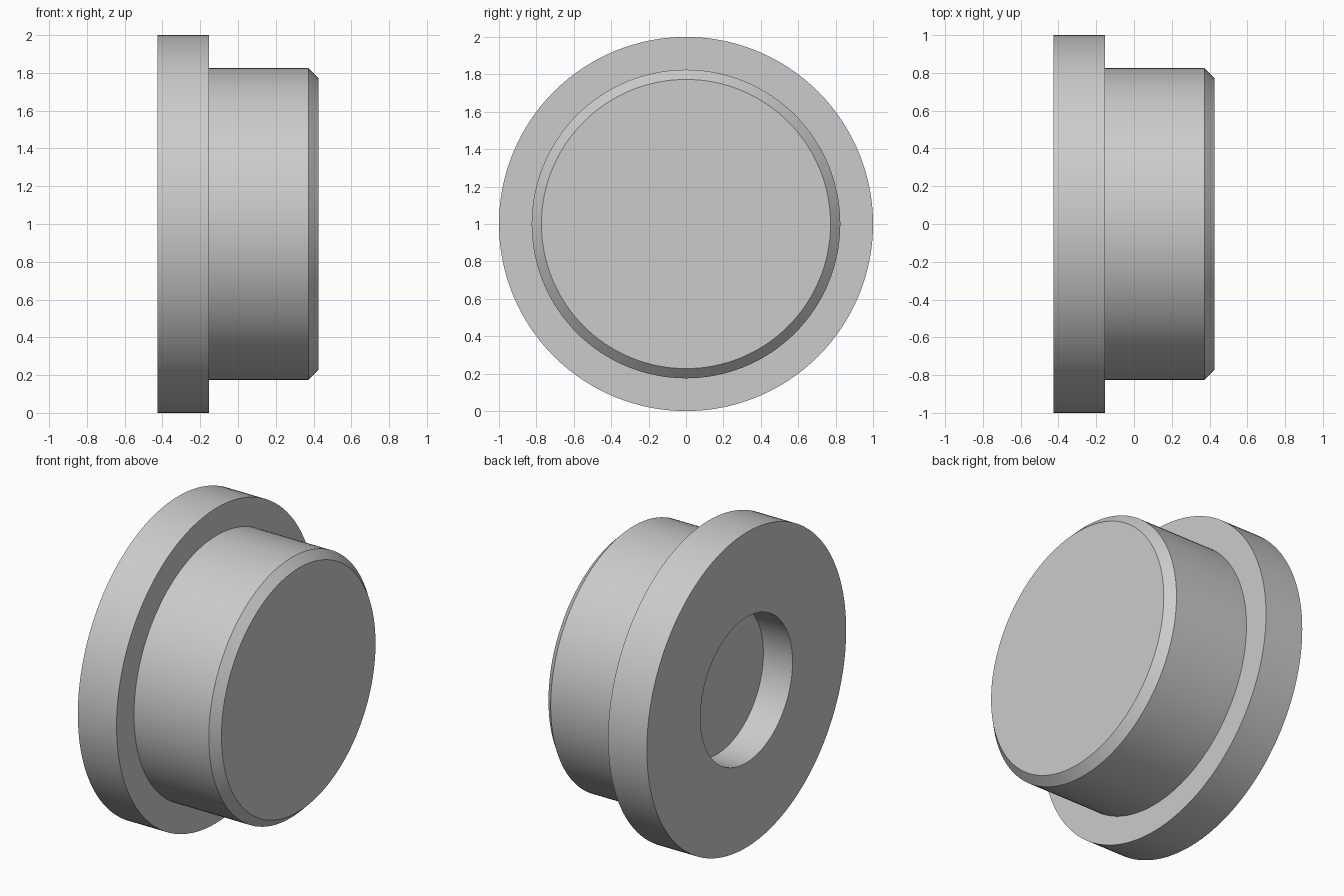
import bpy
import bmesh
from math import radians, tau
from mathutils import Vector

cube = bpy.data.objects.get("Cube")
if cube:
    bpy.data.objects.remove(cube, do_unlink=True)

SEGMENTS = 128
AXIS_HEIGHT = 1.0

# Half section as (position along x, radius)
PROFILE = [
    (-0.22, 0.0),     # recess floor centre
    (-0.22, 0.462),   # recess floor edge
    (-0.425, 0.462),  # recess mouth
    (-0.425, 1.0),    # flange outer face
    (-0.153, 1.0),    # flange rim
    (-0.153, 0.825),  # shoulder
    (0.373, 0.825),   # plug wall
    (0.425, 0.773),   # chamfer
    (0.425, 0.0),     # end face centre
]

# Plain grey material
grey = bpy.data.materials.new("plain grey")
grey.use_nodes = True
colour = (0.6, 0.6, 0.6, 1.0)
grey.diffuse_color = colour
grey.node_tree.nodes["Principled BSDF"].inputs["Base Color"].default_value = colour

# Flanged plug: section revolved around the x axis
bm = bmesh.new()
verts = [bm.verts.new((x, 0, AXIS_HEIGHT + r)) for x, r in PROFILE]
edges = [bm.edges.new(pair) for pair in zip(verts, verts[1:])]
bmesh.ops.spin(bm, geom=verts + edges, cent=Vector((0, 0, AXIS_HEIGHT)),
               axis=Vector((1, 0, 0)), angle=tau, steps=SEGMENTS)
bmesh.ops.remove_doubles(bm, verts=bm.verts, dist=0.0005)
bmesh.ops.recalc_face_normals(bm, faces=bm.faces)

mesh = bpy.data.meshes.new("flanged_plug")
bm.to_mesh(mesh)
bm.free()
mesh.materials.append(grey)
plug = bpy.data.objects.new("flanged_plug", mesh)
bpy.context.collection.objects.link(plug)

# Smooth round walls with crisp edges
bpy.ops.object.select_all(action="DESELECT")
plug.select_set(True)
bpy.context.view_layer.objects.active = plug
bpy.ops.object.shade_smooth_by_angle(angle=radians(30))
